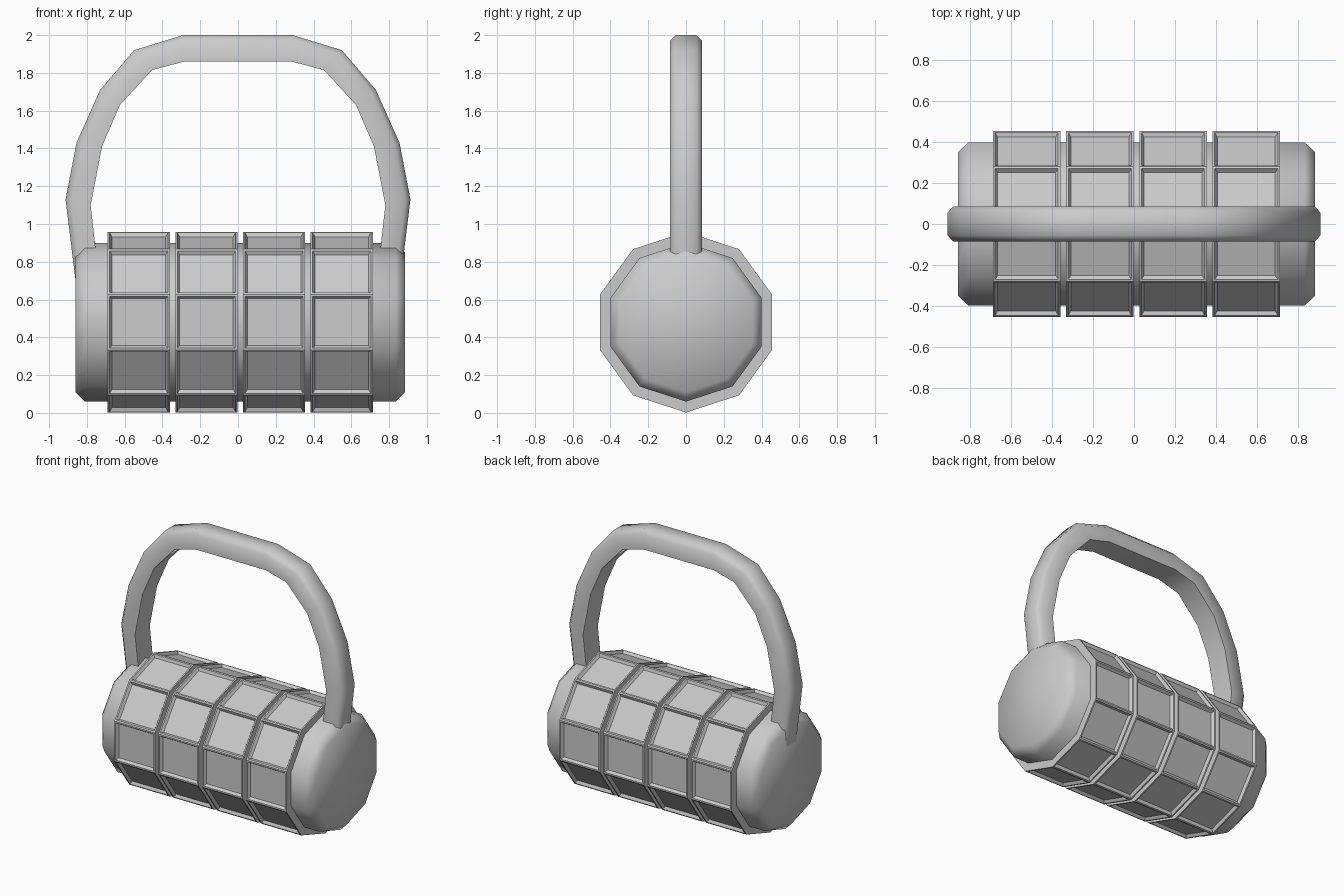
import bpy, bmesh, math

if "Cube" in bpy.data.objects:
    bpy.data.objects.remove(bpy.data.objects["Cube"])

SIDES = 10
AXIS_Z = 0.48

grey = bpy.data.materials.new("plain_grey")
grey.use_nodes = True
colour = (0.6, 0.6, 0.6, 1)
grey.diffuse_color = colour
grey.node_tree.nodes["Principled BSDF"].inputs["Base Color"].default_value = colour


def loft(bm, rings):
    """Skin a list of closed point rings and cap both ends."""
    rows = [[bm.verts.new(p) for p in ring] for ring in rings]
    walls = []
    for a, b in zip(rows, rows[1:]):
        n = len(a)
        walls += [bm.faces.new((a[i], a[(i + 1) % n], b[(i + 1) % n], b[i])) for i in range(n)]
    bm.faces.new(rows[0][::-1])
    bm.faces.new(rows[-1])
    bmesh.ops.recalc_face_normals(bm, faces=bm.faces)
    return walls


def finish(bm, name, smooth_angle=None):
    mesh = bpy.data.meshes.new(name)
    bm.to_mesh(mesh)
    bm.free()
    mesh.materials.append(grey)
    obj = bpy.data.objects.new(name, mesh)
    bpy.context.collection.objects.link(obj)
    if smooth_angle:
        bpy.ops.object.select_all(action="DESELECT")
        obj.select_set(True)
        bpy.context.view_layer.objects.active = obj
        bpy.ops.object.shade_smooth_by_angle(angle=math.radians(smooth_angle))
    return obj


def decagon(x, radius):
    """Ten-sided ring around the drum axis, with a corner at the top."""
    steps = [2 * math.pi * i / SIDES for i in range(SIDES)]
    return [(x, radius * math.sin(a), AXIS_Z + radius * math.cos(a)) for a in steps]


# Drum core with bevelled ends
bm = bmesh.new()
loft(bm, [decagon(x, r) for x, r in
          ((-0.86, 0.37), (-0.81, 0.42), (0.835, 0.42), (0.885, 0.37))])
finish(bm, "drum_core", 60)

# Four raised bands, each side carrying a framed, sunken panel
for k in range(4):
    start = -0.69 + 0.358 * k
    bm = bmesh.new()
    panels = loft(bm, [decagon(start, 0.478), decagon(start + 0.33, 0.478)])
    bmesh.ops.inset_individual(bm, faces=panels, thickness=0.015)
    bmesh.ops.inset_individual(bm, faces=panels, thickness=0.018, depth=-0.02)
    finish(bm, f"panel_band_{k + 1}")

# Carrying handle: outer and inner outline of one half, mirrored for the other
half = [((0.86, 0.70), (0.735, 0.70)), ((0.913, 1.13), (0.78, 1.10)),
        ((0.855, 1.43), (0.72, 1.41)), ((0.73, 1.71), (0.625, 1.63)),
        ((0.55, 1.92), (0.455, 1.815)), ((0.29, 2.0), (0.285, 1.86))]
path = half + [((-ox, oz), (-ix, iz)) for (ox, oz), (ix, iz) in reversed(half)]

# Cross-section: fraction from outer to inner, and depth
section = [(0, -0.055), (0, 0.055), (0.22, 0.086), (1, 0.086), (1, -0.086), (0.22, -0.086)]
bm = bmesh.new()
loft(bm, [[(ox + (ix - ox) * t, y, oz + (iz - oz) * t) for t, y in section]
          for (ox, oz), (ix, iz) in path])
finish(bm, "handle", 60)
